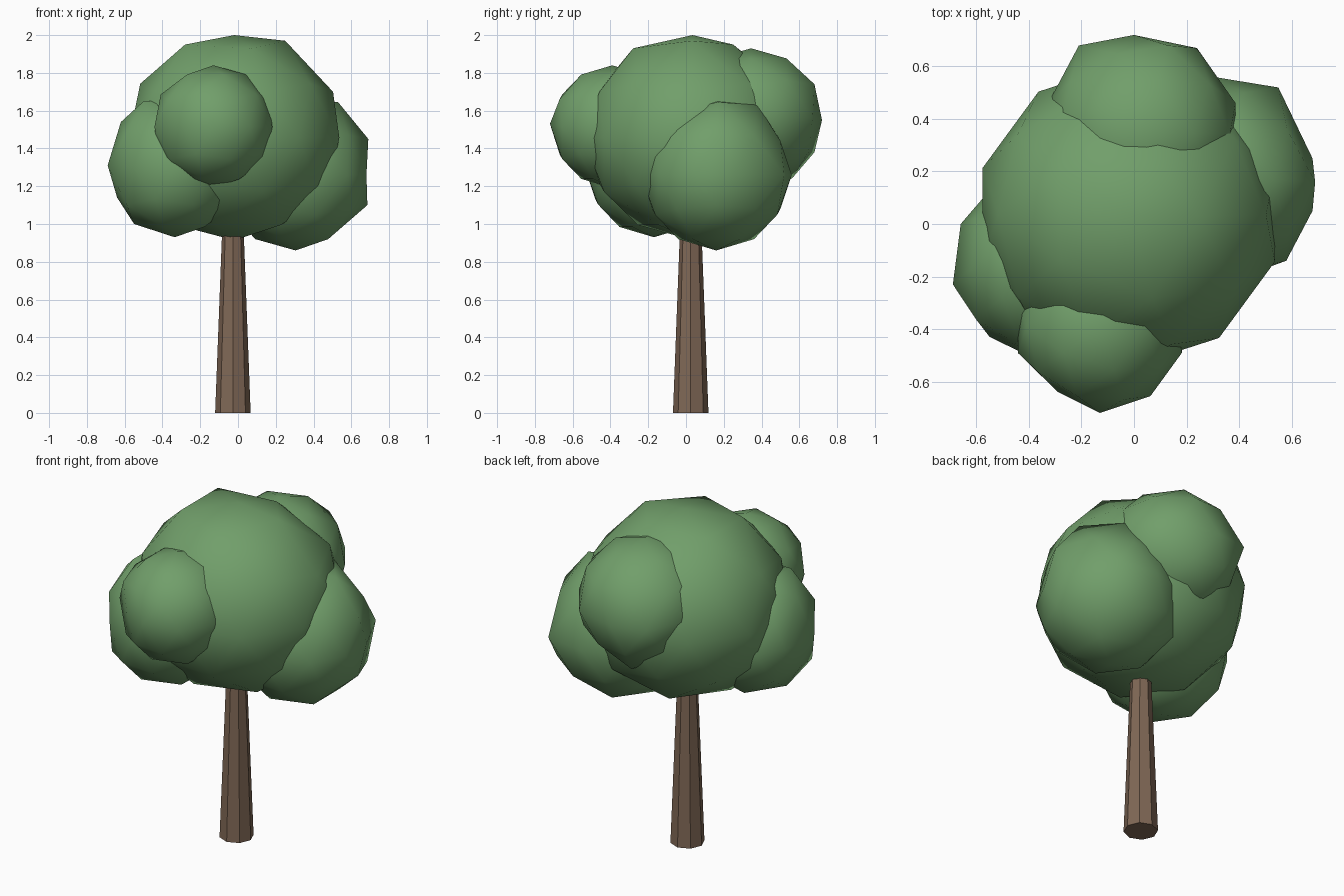
import bpy
from mathutils import Vector

def material(name, rgb):
    m = bpy.data.materials.new(name)
    m.diffuse_color = (*rgb, 1)
    return m

leaf = material("leaf green", (0.165, 0.345, 0.145))
bark = material("bark brown", (0.215, 0.138, 0.092))

# Trunk: tapered eight-sided column, its top hidden in the foliage
bpy.ops.mesh.primitive_cone_add(vertices=8, radius1=0.094, radius2=0.048,
                                depth=1.2, location=(-0.027, 0.025, 0.6))
trunk = bpy.context.object
trunk.name = "trunk"
trunk.data.materials.append(bark)

# Foliage: smooth-shaded low-poly clumps
# (name, centre, radii, points to which the nearest corner is pulled for an uneven outline)
clumps = [
    ("crown_main", (-0.02, 0.035, 1.457), (0.585, 0.58, 0.543),
     [(0.25, 0.03, 1.97), (-0.28, 0.21, 1.95), (-0.28, -0.14, 1.95),
      (0.07, -0.28, 1.93), (0.08, 0.25, 1.95)]),
    ("crown_front", (-0.13, -0.39, 1.515), (0.328, 0.328, 0.325),
     [(-0.29, -0.64, 1.52), (-0.13, -0.72, 1.53)]),
    ("crown_back", (0.03, 0.345, 1.57), (0.375, 0.375, 0.36),
     [(0.24, 0.67, 1.56), (-0.21, 0.68, 1.56), (0.0, 0.72, 1.55),
      (0.13, 0.68, 1.74), (-0.07, 0.68, 1.38), (-0.03, 0.56, 1.24)]),
    ("crown_right", (0.305, 0.16, 1.26), (0.405, 0.40, 0.40),
     [(0.53, 0.17, 1.645), (0.37, 0.38, 1.63), (0.69, 0.16, 1.45),
      (0.685, 0.16, 1.10), (0.68, 0.25, 1.26), (0.68, 0.05, 1.26),
      (0.55, 0.52, 1.26), (0.58, -0.14, 1.26)]),
    ("crown_left", (-0.335, -0.17, 1.295), (0.37, 0.365, 0.365),
     [(-0.62, -0.17, 1.54), (-0.50, -0.06, 1.65), (-0.50, -0.28, 1.65),
      (-0.64, -0.17, 1.14), (-0.66, 0.0, 1.31), (-0.69, -0.23, 1.31),
      (-0.55, -0.43, 1.30), (-0.55, -0.17, 1.0)]),
]
for name, centre, radii, pulls in clumps:
    bpy.ops.mesh.primitive_ico_sphere_add(subdivisions=2, radius=1, location=centre)
    clump = bpy.context.object
    clump.name = name
    clump.scale = radii
    bpy.ops.object.transform_apply(location=False, rotation=False, scale=True)
    for point in pulls:
        target = Vector(point) - Vector(centre)
        nearest = min(clump.data.vertices, key=lambda v: (v.co - target).length)
        nearest.co = target
    clump.data.materials.append(leaf)
    bpy.ops.object.shade_smooth()
